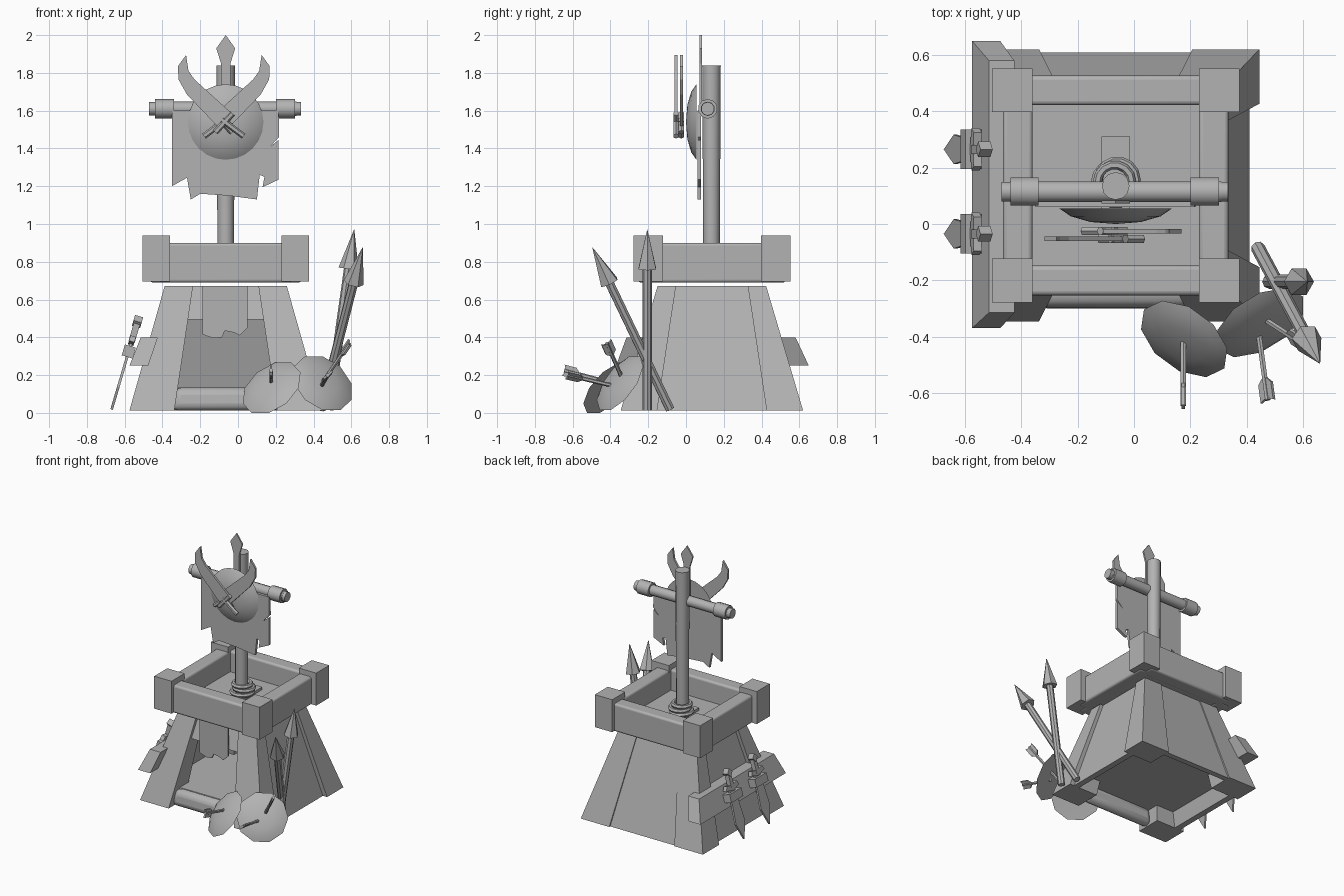
import bpy, bmesh, math
from mathutils import Vector, Matrix

cube = bpy.data.objects.get("Cube")
if cube:
    bpy.data.objects.remove(cube, do_unlink=True)

mat = bpy.data.materials.new("plain grey")
mat.use_nodes = True
GREY = (0.45, 0.45, 0.45, 1)
mat.diffuse_color = GREY
mat.node_tree.nodes["Principled BSDF"].inputs["Base Color"].default_value = GREY

CX, CY = -0.065, 0.137          # centre of the tower
FRONT = Matrix.Rotation(math.pi / 2, 4, 'X')   # plate drawn in x, z


def finish(name, bm, smooth=False, bevel=0.0):
    bmesh.ops.recalc_face_normals(bm, faces=bm.faces)
    me = bpy.data.meshes.new(name)
    bm.to_mesh(me)
    bm.free()
    me.materials.append(mat)
    ob = bpy.data.objects.new(name, me)
    bpy.context.collection.objects.link(ob)
    if bevel:
        mod = ob.modifiers.new("Bevel", 'BEVEL')
        mod.width, mod.segments = bevel, 3
    if smooth or bevel:
        bpy.ops.object.select_all(action='DESELECT')
        ob.select_set(True)
        bpy.context.view_layer.objects.active = ob
        bpy.ops.object.shade_smooth_by_angle(angle=math.radians(40))
    return ob


def taper(name, low, high, z0, z1, bevel=0.0):
    """Six-sided block between two rectangles (x0, x1, y0, y1) about the tower centre."""
    bm = bmesh.new()
    rings = []
    for (x0, x1, y0, y1), z in ((low, z0), (high, z1)):
        rings.append([bm.verts.new((CX + x, CY + y, z))
                      for x, y in ((x0, y0), (x1, y0), (x1, y1), (x0, y1))])
    a, b = rings
    bm.faces.new(a)
    bm.faces.new(b)
    for i in range(4):
        j = (i + 1) % 4
        bm.faces.new((a[i], a[j], b[j], b[i]))
    return finish(name, bm, bevel=bevel)


def plate(name, pts, thick, matrix):
    """Flat outline extruded to a thickness centred on its plane."""
    bm = bmesh.new()
    f = bm.faces.new([bm.verts.new((x, y, -thick / 2)) for x, y in pts])
    ext = bmesh.ops.extrude_face_region(bm, geom=[f])
    bmesh.ops.translate(bm, vec=(0, 0, thick),
                        verts=[v for v in ext["geom"] if isinstance(v, bmesh.types.BMVert)])
    bm.transform(matrix)
    return finish(name, bm)


def rod(name, a, b, r1, r2=None, n=10):
    a, b = Vector(a), Vector(b)
    d = b - a
    bm = bmesh.new()
    bmesh.ops.create_cone(bm, cap_ends=True, segments=n, radius1=r1,
                          radius2=r1 if r2 is None else r2, depth=d.length)
    bm.transform(Matrix.Translation((a + b) / 2) @ d.to_track_quat('Z', 'Y').to_matrix().to_4x4())
    return finish(name, bm, smooth=n > 6)


def shield(name, centre, normal, radius, height, n):
    prof = [(0, 0.008), (radius, 0), (radius * .8, height * .5), (radius * .45, height * .87), (0, height)]
    bm = bmesh.new()
    vs = [bm.verts.new((r, 0, z)) for r, z in prof]
    es = [bm.edges.new(p) for p in zip(vs, vs[1:])]
    bmesh.ops.spin(bm, geom=vs + es, cent=(0, 0, 0), axis=(0, 0, 1), angle=2 * math.pi, steps=n)
    bmesh.ops.remove_doubles(bm, verts=bm.verts, dist=1e-4)
    q = Vector(normal).to_track_quat('Z', 'Y').to_matrix().to_4x4()
    bm.transform(Matrix.Translation(centre) @ q)
    return finish(name, bm, smooth=True)


def ring(name, centre, major, minor):
    bpy.ops.mesh.primitive_torus_add(major_segments=14, minor_segments=6, location=centre,
                                     major_radius=major, minor_radius=minor)
    ob = bpy.context.object
    ob.name = name
    ob.data.materials.append(mat)


def span(s, a, b):
    return tuple(sorted((s * a, s * b)))


# Tower: leaning corner posts, crown blocks
for sx, nx in ((-1, "right"), (1, "left")):
    for sy, ny in ((-1, "front"), (1, "back")):
        taper(f"{ny}_{nx}_post", span(sx, .272, .51) + span(sy, .29, .483),
              span(sx, .173, .323) + span(sy, .19, .287), .012, .673)
        r = span(sx, .295, .44) + span(sy, .26, .415)
        taper(f"{ny}_{nx}_crown_block", r, r, .695, .94)
    # Side walls and crown rails
    taper(f"{nx}_wall", span(sx, .43, .475) + (-.3, .3), span(sx, .25, .297) + (-.2, .2), .012, .673)
    r = span(sx, .295, .40) + (-.33, .33)
    taper(f"{nx}_crown_rail", r, r, .69, .90, bevel=.015)
taper("back_wall", (-.28, .28, .43, .472), (-.18, .18, .235, .28), .012, .673)
for sy, ny in ((-1, "front"), (1, "back")):
    r = (-.35, .35) + span(sy, .285, .39)
    taper(f"{ny}_crown_rail", r, r, .69, .90, bevel=.015)
r = (-.34, .34, -.33, .33)
taper("platform_floor", r, r, .695, .745)

# Doorway: floor, rounded step, lintel, torn curtain
taper("room_floor", (-.44, .44, -.38, .44), (-.435, .435, -.375, .435), .12, .135)
taper("door_step", (-.29, .29, -.44, -.36), (-.27, .27, -.43, -.35), .012, .135, bevel=.045)
taper("door_lintel", (-.2, .2, -.315, -.285), (-.175, .175, -.26, -.23), .495, .673)
plate("door_curtain", [(-.187, .673), (-.187, .415), (-.13, .395), (-.085, .40), (-.07, .435),
                       (-.02, .425), (.01, .41), (.05, .45), (.05, .673)], .012,
      Matrix.Translation((0, -.185, 0)) @ FRONT)

# Mast with rope rings and foot plank
rod("mast", (CX, .135, .73), (CX, .135, 1.84), .043, .049, 12)
taper("mast_foot_plank", (-.05, .05, -.13, .173), (-.05, .05, -.13, .173), .745, .765)
for i, (dx, dy) in enumerate(((0, 0), (.006, .012), (-.004, .004))):
    ring(f"rope_ring_{i + 1}", (CX + dx, .145 + dy, .782 + .028 * i), .073 - .006 * i, .016)

# Crossbar with cuffs
rod("crossbar", (-.44, .115, 1.61), (.31, .115, 1.61), .038)
for s, nx in ((-1, "right"), (1, "left")):
    mid = CX - .004
    rod(f"{nx}_crossbar_cuff", (mid + s * .27, .115, 1.61), (mid + s * .37, .115, 1.61), .052)
    rod(f"{nx}_crossbar_tip", (mid + s * .37, .115, 1.61), (mid + s * .402, .115, 1.61), .036)

# Torn banner
plate("banner", [(-.35, 1.60), (-.35, 1.20), (-.27, 1.245), (-.25, 1.13), (-.20, 1.16), (-.05, 1.15),
                 (.10, 1.13), (.115, 1.26), (.14, 1.25), (.13, 1.195), (.215, 1.235), (.215, 1.445),
                 (.165, 1.405), (.218, 1.46), (.215, 1.60)], .02,
      Matrix.Translation((0, .07, 0)) @ FRONT)

# Spear point above the mast
plate("mast_spearhead", [(CX - .025, 1.60), (CX + .025, 1.60), (CX + .025, 1.85), (CX + .05, 1.93),
                         (CX, 2.0), (CX - .05, 1.93), (CX - .025, 1.85)], .012,
      Matrix.Translation((0, .078, 0)) @ FRONT)

# Round shield and crossed curved swords
shield("mast_shield", (CX, .055, 1.54), (0, -1, 0), .2, .055, 24)
BLADE = [(-.035, 1.592), (.155, 1.765), (.187, 1.81), (.2, 1.895), (.243, 1.835),
         (.24, 1.765), (.195, 1.685), (.037, 1.52)]
for s, y, nx in ((1, -.025, "left"), (-1, -.053, "right")):
    m = -.075
    plate(f"{nx}_sword_blade", [(m + s * x, z) for x, z in BLADE], .016,
          Matrix.Translation((0, y, 0)) @ FRONT)
    rod(f"{nx}_sword_grip", (m - s * .105, y, 1.465), (m + s * .01, y, 1.552), .016, n=6)
    rod(f"{nx}_sword_guard", (m - s * .045, y, 1.585), (m + s * .045, y, 1.485), .016, n=6)

# Rack beam and hanging daggers on the right wall
taper("dagger_rack", (-.51, -.41, -.507, .513), (-.45, -.36, -.452, .443), .25, .40)
for i, y in enumerate((-.035, .265)):
    M = Matrix(((0, .283, -.959, -.577), (-1, 0, 0, y), (0, .959, .283, .33), (0, 0, 0, 1)))
    n = f"dagger_{i + 1}"
    plate(n + "_blade", [(-.03, .04), (-.052, -.2), (0, -.325), (.052, -.2), (.03, .04)], .014, M)
    plate(n + "_strap", [(-.07, -.035), (.07, -.035), (.07, .025), (-.07, .025)], .06, M)
    plate(n + "_guard", [(-.075, .05), (0, .03), (.075, .05), (.06, .08), (0, .07), (-.06, .08)], .03, M)
    plate(n + "_grip", [(-.016, .05), (.016, .05), (.016, .17), (-.016, .17)], .034, M)
    plate(n + "_pommel", [(-.028, .16), (0, .13), (.028, .16), (0, .19)], .045, M)

# Shields leaning at the front left corner
shield("ground_shield_1", (.178, -.408, .132), (-.47, -.64, .61), .177, .035, 10)
shield("ground_shield_2", (.448, -.35, .157), (.44, -.72, .54), .178, .035, 10)

# Arrows stuck in the shields, each with a flat fletching
ARROWS = (((.175, -.42, .165), (.175, -.645, .225), 90),
          ((.44, -.37, .14), (.475, -.625, .2), 40),
          ((.42, -.31, .12), (.59, -.42, .37), 50))
for i, (a, b, roll) in enumerate(ARROWS):
    a, b = Vector(a), Vector(b)
    rod(f"arrow_{i + 1}_shaft", a, b, .011, n=6)
    turn = (b - a).to_track_quat('Y', 'Z').to_matrix().to_4x4() @ Matrix.Rotation(math.radians(roll), 4, 'Y')
    plate(f"arrow_{i + 1}_fletching",
          [(-.01, -.08), (.01, -.08), (.03, -.06), (.03, .005), (0, -.01), (-.03, .005), (-.03, -.06)],
          .012, Matrix.Translation(b) @ turn)

# Spears leaning on the tower
for i, (a, b) in enumerate((((.48, -.205, .015), (.615, -.205, .97)),
                            ((.44, -.085, .02), (.66, -.495, .875)))):
    a, b = Vector(a), Vector(b)
    neck = b - (b - a).normalized() * .21
    rod(f"spear_{i + 1}_shaft", a, neck, .025, n=8)
    rod(f"spear_{i + 1}_head", neck, b, .054, .001, n=6)
